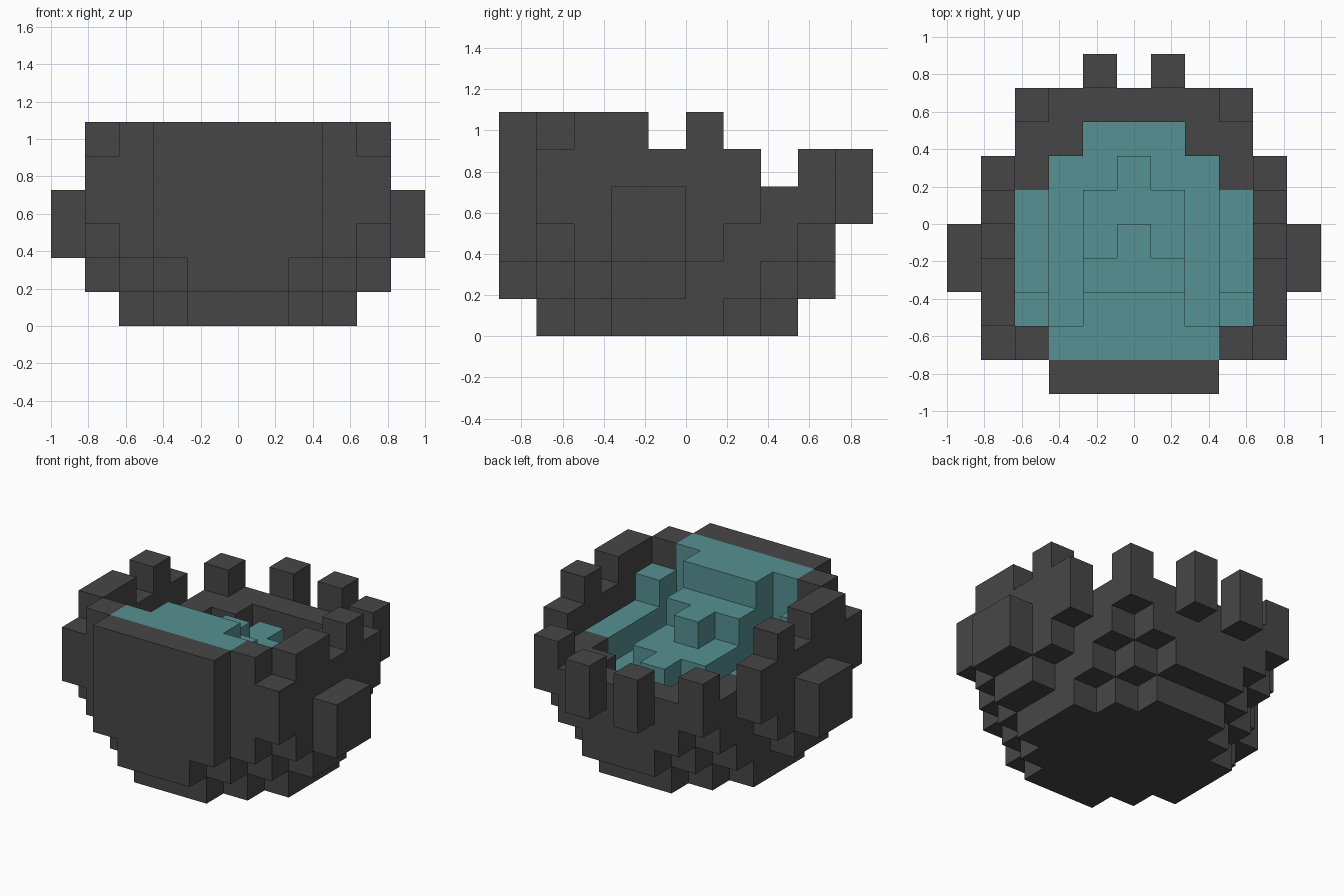
import bpy, bmesh, math
from mathutils import Vector

cube = bpy.data.objects.get("Cube")
if cube:
    bpy.data.objects.remove(cube, do_unlink=True)

U = 2 / 11            # one block
cells = {}            # (column, row, layer) -> part name


def material(name, rgb):
    m = bpy.data.materials.new(name)
    m.diffuse_color = (*rgb, 1)
    m.use_nodes = True
    bsdf = m.node_tree.nodes["Principled BSDF"]
    bsdf.inputs["Base Color"].default_value = (*rgb, 1)
    bsdf.inputs["Roughness"].default_value = 0.9
    return m


dark = material("charcoal", (0.062, 0.062, 0.062))
teal = material("teal", (0.093, 0.283, 0.287))


def fill(part, columns, rows, layers):
    """Fill blocks, mirrored left and right."""
    for i in columns:
        for j in rows:
            for k in layers:
                cells[(i, j, k)] = part
                cells[(-i, j, k)] = part


# Bowl: half-width of every row, front to back, for each layer
outline = [
    {1: 1, 2: 2, 3: 3, 4: 3, 5: 3, 6: 2, 7: 1},
    {1: 2, 2: 3, 3: 4, 4: 4, 5: 3, 6: 3, 7: 2, 8: 1},
    {1: 3, 2: 4, 3: 4, 4: 4, 5: 4, 6: 3, 7: 3, 8: 2},
    {1: 4, 2: 4, 3: 4, 4: 4, 5: 4, 6: 4, 7: 3, 8: 2},
    {1: 4, 2: 4, 3: 4, 4: 4, 5: 4},
    {1: 3, 2: 4, 3: 4},
]
hollow = {1: 2, 2: 3, 3: 3, 4: 3, 5: 3, 6: 2, 7: 1}
for k, rows in enumerate(outline):
    for j, half in rows.items():
        start = hollow.get(j, -1) + 1 if k >= 3 else 0
        fill("bowl", range(start, half + 1), [j], [k])

# Front plate, narrower at its foot
fill("front_plate", range(3), [0], range(2, 6))
fill("front_plate", range(2), [0], [1])

# Side lugs and upright posts around the rim
fill("side_lugs", [5], [3, 4], [2, 3])
fill("rim_posts", [4], [5], [5])
fill("rim_posts", [4], [6], [4])
fill("rim_posts", [3], [8], [3, 4])
fill("back_posts", [1], [9], [3, 4])


# Lining: floor, side ledges, front step and raised centre
def lining(columns, rows, top):
    fill("lining", columns, rows, range(2, top))


for j, half in hollow.items():
    lining(range(half + 1), [j], 3)
lining([3], [3, 4, 5], 4)
lining([3], [2], 5)
lining(range(3), [1], 6)
lining(range(2), [2], 6)
lining(range(2), [3], 5)
lining([0], [4], 5)
lining([1], [4, 5], 4)
lining([0], [5, 6], 4)

AXES = [Vector(a) for a in ((1, 0, 0), (0, 1, 0), (0, 0, 1))]


def build(part, mat):
    """Skin the exposed sides of a part and merge flat areas."""
    bm = bmesh.new()
    for cell, owner in cells.items():
        if owner != part:
            continue
        centre = Vector((cell[0], cell[1] - 4.5, cell[2] + 0.5))
        for a in range(3):
            for s in (1, -1):
                side = list(cell)
                side[a] += s
                if tuple(side) in cells:
                    continue
                n = AXES[a] * s
                p = AXES[(a + 1) % 3]
                q = n.cross(p)
                mid = centre + n / 2
                corners = [(-1, -1), (1, -1), (1, 1), (-1, 1)]
                bm.faces.new([bm.verts.new((mid + p * c / 2 + q * d / 2) * U)
                              for c, d in corners])
    bmesh.ops.remove_doubles(bm, verts=bm.verts, dist=U * 0.01)
    bmesh.ops.dissolve_limit(bm, angle_limit=math.radians(1),
                             verts=bm.verts, edges=bm.edges)
    mesh = bpy.data.meshes.new(part)
    bm.to_mesh(mesh)
    bm.free()
    mesh.materials.append(mat)
    bpy.context.collection.objects.link(bpy.data.objects.new(part, mesh))


for part in sorted(set(cells.values())):
    build(part, teal if part == "lining" else dark)
